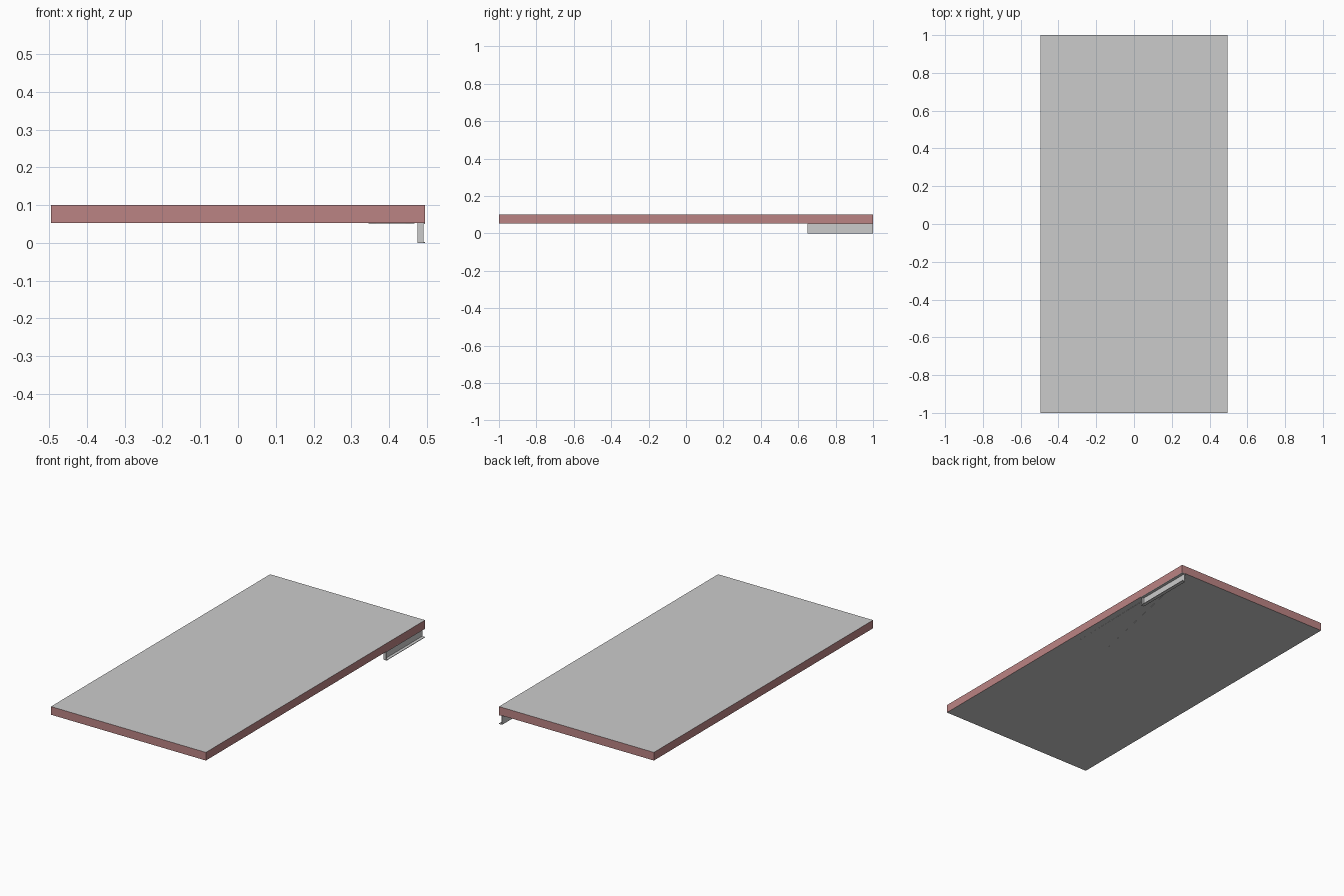
import bpy, bmesh
from mathutils import Vector

if "Cube" in bpy.data.objects:
    bpy.data.objects.remove(bpy.data.objects["Cube"])


def box(name, lo, hi):
    """Axis-aligned box between two corners."""
    lo, hi = Vector(lo), Vector(hi)
    bm = bmesh.new()
    bmesh.ops.create_cube(bm, size=1)
    for v in bm.verts:
        v.co = Vector(a * b for a, b in zip(v.co, hi - lo)) + (lo + hi) / 2
    return finish(name, bm)


def finish(name, bm):
    mesh = bpy.data.meshes.new(name)
    bmesh.ops.recalc_face_normals(bm, faces=bm.faces)
    bm.to_mesh(mesh)
    bm.free()
    ob = bpy.data.objects.new(name, mesh)
    bpy.context.collection.objects.link(ob)
    return ob


def extrude_profile(name, points, y0, y1):
    """Extrude an x-z outline along y."""
    bm = bmesh.new()
    face = bm.faces.new([bm.verts.new((x, y0, z)) for x, z in points])
    out = bmesh.ops.extrude_face_region(bm, geom=[face])
    moved = [g for g in out["geom"] if isinstance(g, bmesh.types.BMVert)]
    bmesh.ops.translate(bm, verts=moved, vec=(0, y1 - y0, 0))
    return finish(name, bm)


def strip(name, start, end, width):
    """Thin bar that runs from start and sinks into the underside."""
    a, b = Vector(start), Vector(end)
    d = b - a
    side = Vector((-d.y, d.x, 0)).normalized() * width / 2
    up = Vector((0, 0, 0.006))
    bm = bmesh.new()
    face = bm.faces.new([bm.verts.new(p) for p in (a - side, a + side, b + side, b - side)])
    out = bmesh.ops.extrude_face_region(bm, geom=[face])
    bmesh.ops.translate(bm, vec=up, verts=[g for g in out["geom"] if isinstance(g, bmesh.types.BMVert)])
    return finish(name, bm)


# Slab: grey top and bottom, red edge band
slab = box("slab", (-0.495, -1, 0.053), (0.495, 1, 0.10))
grey = bpy.data.materials.new("slab_grey")
grey.diffuse_color = (0.6, 0.6, 0.6, 1)
grey.use_nodes = True
grey.node_tree.nodes["Principled BSDF"].inputs["Base Color"].default_value = grey.diffuse_color
red = bpy.data.materials.new("edge_red")
red.diffuse_color = (0.5, 0.23, 0.23, 1)
red.use_nodes = True
red.node_tree.nodes["Principled BSDF"].inputs["Base Color"].default_value = red.diffuse_color
slab.data.materials.append(grey)
slab.data.materials.append(red)
for p in slab.data.polygons:
    p.material_index = 0 if abs(p.normal.z) > 0.5 else 1

# Channel rail under one corner, open to the outside
t = 0.003
x0, x1, z0, z1 = 0.475, 0.495, 0.0, 0.053
extrude_profile("corner_rail",
                [(x0, z0), (x1, z0), (x1, z0 + t), (x0 + t, z0 + t),
                 (x0 + t, z1 - t), (x1, z1 - t), (x1, z1), (x0, z1)], 0.65, 1.0)
box("rail_end_plate", (x0, 0.65, z0), (x1 - 0.004, 0.653, z1))

# Two thin struts fanning out from the rail, fading into the underside
strip("inner_strut", (0.45, 0.96, 0.051), (0.21, -0.16, 0.0535), 0.02)
strip("outer_strut", (0.46, 0.96, 0.051), (0.435, -0.28, 0.0535), 0.015)
